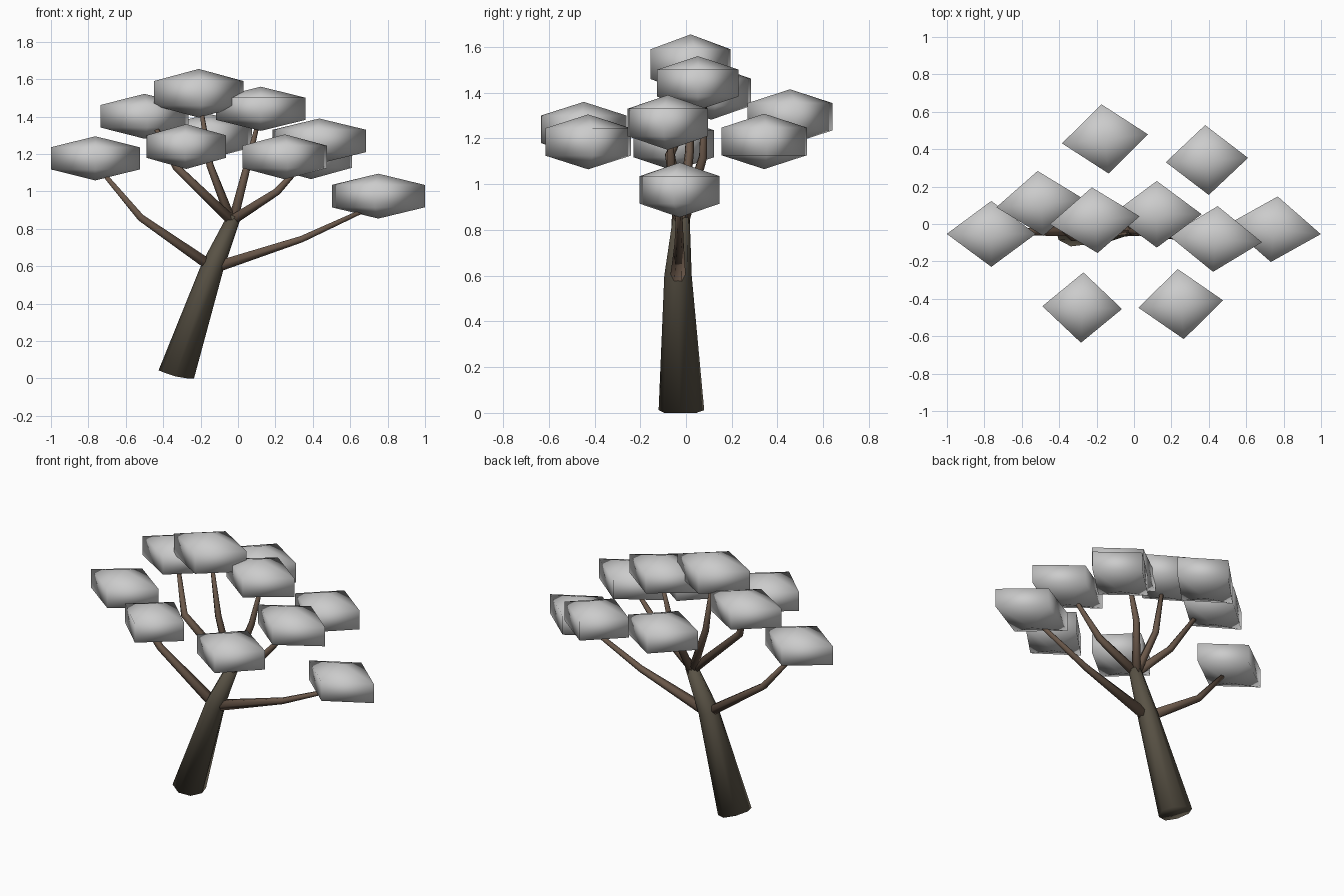
import bpy, bmesh, math
from mathutils import Vector, Matrix

if "Cube" in bpy.data.objects:
    bpy.data.objects.remove(bpy.data.objects["Cube"])


def material(name, color):
    m = bpy.data.materials.new(name)
    m.diffuse_color = (*color, 1)
    m.use_nodes = True
    m.node_tree.nodes["Principled BSDF"].inputs["Base Color"].default_value = m.diffuse_color
    return m


def finish(name, bm, mat=None):
    for f in bm.faces:
        f.smooth = True
    me = bpy.data.meshes.new(name)
    bm.to_mesh(me)
    bm.free()
    ob = bpy.data.objects.new(name, me)
    bpy.context.collection.objects.link(ob)
    if mat:
        me.materials.append(mat)
    return ob


def limb(name, points, mat, sides=6):
    """Tapered tube through (x, y, z, radius) points."""
    bm = bmesh.new()
    pos = [Vector(p[:3]) for p in points]
    rings = []
    for i, p in enumerate(pos):
        axis = pos[min(i + 1, len(pos) - 1)] - pos[max(i - 1, 0)]
        q = axis.to_track_quat('Z', 'Y')
        ring = []
        for k in range(sides):
            a = 2 * math.pi * k / sides
            v = p + q @ Vector((math.cos(a), math.sin(a), 0)) * points[i][3]
            v.z = max(v.z, 0)  # rest on the floor
            ring.append(bm.verts.new(v))
        rings.append(ring)
    for a, b in zip(rings, rings[1:]):
        for k in range(sides):
            n = (k + 1) % sides
            bm.faces.new((a[k], a[n], b[n], b[k]))
    bm.faces.new(rings[0][::-1])
    bm.faces.new(rings[-1])
    bmesh.ops.recalc_face_normals(bm, faces=bm.faces)
    return finish(name, bm, mat)


def clump(name, x, y, z, rx, ry, h, turn):
    """Four-sided, three-ring squashed ball of leaves."""
    bm = bmesh.new()
    s = math.sin(math.pi / 3)
    bmesh.ops.create_uvsphere(bm, u_segments=4, v_segments=3, radius=1)
    bm.transform(Matrix.Translation((x, y, z))
                 @ Matrix.Rotation(math.radians(turn), 4, 'Z')
                 @ Matrix.Diagonal((rx / s, ry / s, h, 1)))
    return finish(name, bm)


bark = material("bark", (0.10, 0.085, 0.06))
twig = material("branch_bark", (0.15, 0.10, 0.07))

# Leaning trunk
trunk = limb("trunk", [(-.33, -.02, .012, .1), (-.135, -.035, .6, .06),
                       (-.02, -.02, .865, .036)], bark, 8)

# Branches
branches = {
    "low_left": [(-.13, -.035, .59, .034), (-.52, -.04, .86, .022), (-.74, -.05, 1.12, .012)],
    "low_right": [(-.12, -.035, .595, .034), (.34, -.03, .745, .02), (.72, -.03, .92, .012)],
    "upper_left": [(-.03, -.025, .84, .03), (-.33, -.07, 1.13, .022), (-.45, .04, 1.36, .012)],
    "centre_left": [(-.03, -.02, .83, .027), (-.15, .015, 1.14, .02), (-.2, .02, 1.46, .011)],
    "centre_right": [(-.03, -.015, .83, .027), (.045, .075, 1.12, .02), (.11, .08, 1.38, .011)],
    "upper_right": [(-.04, -.025, .84, .03), (.21, -.06, 1.0, .022), (.39, -.07, 1.2, .012)],
}
for key, pts in branches.items():
    limb("branch_" + key, pts, twig)

# Leaf clumps: centre, half widths, half height, turn
clumps = [
    (-.763, -.053, 1.177, .238, .176, .118, 0),
    (.75, -.028, .975, .25, .176, .12, -6),
    (-.5, .11, 1.402, .237, .174, .12, 5),
    (-.21, .02, 1.525, .241, .176, .13, 5),
    (.122, .052, 1.442, .24, .178, .118, 0),
    (.435, -.08, 1.27, .25, .176, .12, -4),
    (-.155, .455, 1.295, .231, .186, .12, 6),
    (.39, .342, 1.187, .22, .187, .121, 3),
    (-.277, -.447, 1.24, .213, .188, .12, -2),
    (.25, -.428, 1.185, .227, .188, .12, 5),
]
for i, c in enumerate(clumps, 1):
    clump(f"leaf_clump_{i}", *c)
